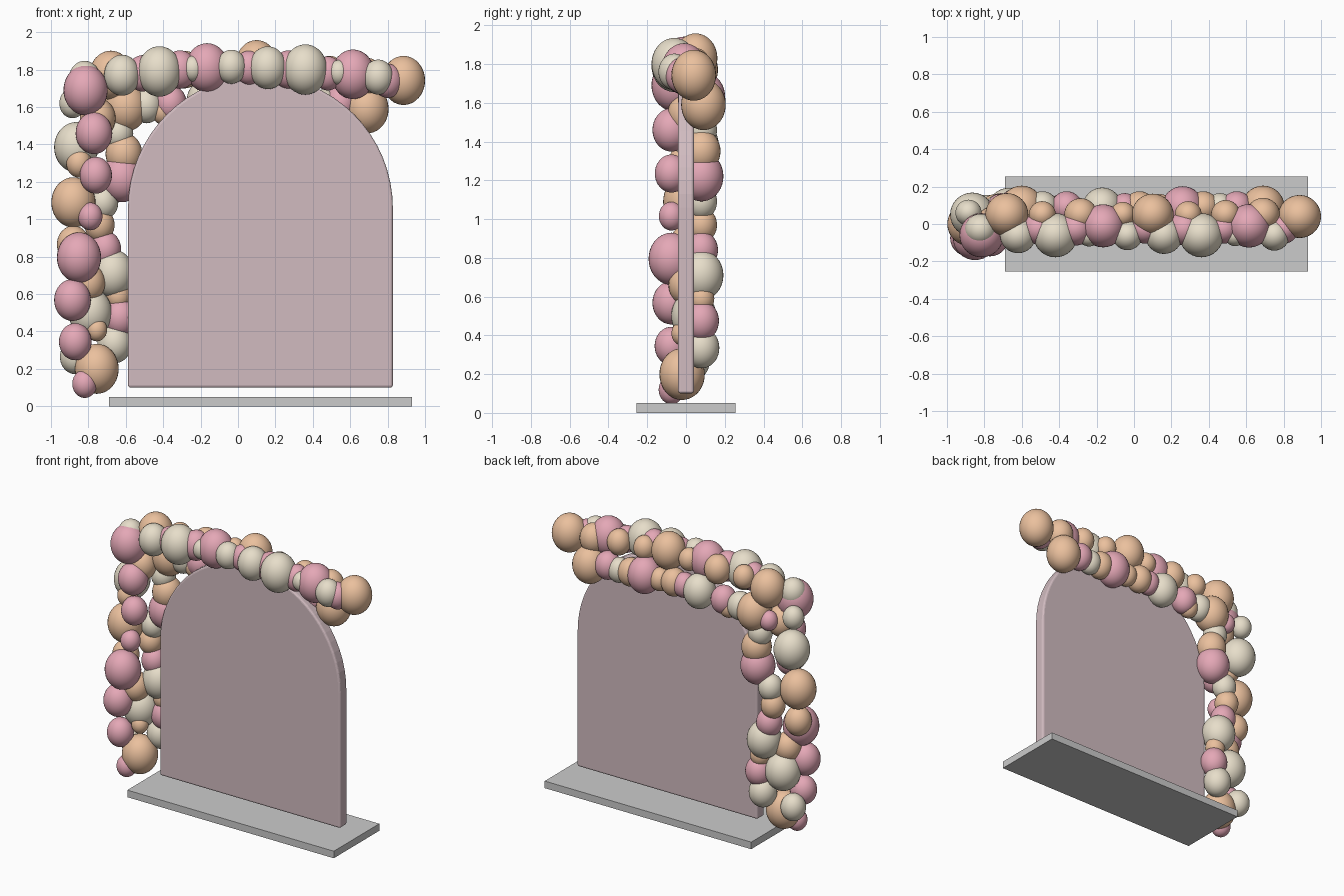
import bpy, bmesh
from math import pi, sin, cos


def material(name, rgb):
    m = bpy.data.materials.new(name)
    m.diffuse_color = (*rgb, 1)
    return m


COLOURS = {
    "p": material("pink", (0.78, 0.39, 0.47)),
    "t": material("tan", (0.83, 0.53, 0.34)),
    "c": material("cream", (0.80, 0.73, 0.59)),
}
PANEL = material("pale_rose", (0.64, 0.50, 0.53))


def mesh_object(name, bm, mat=None):
    me = bpy.data.meshes.new(name)
    bm.to_mesh(me)
    bm.free()
    ob = bpy.data.objects.new(name, me)
    bpy.context.collection.objects.link(ob)
    if mat:
        me.materials.append(mat)
    return ob


# Base plate
bm = bmesh.new()
bmesh.ops.create_cube(bm, size=1)
base = mesh_object("base", bm)
base.location = (0.12, 0, 0.025)
base.scale = (1.62, 0.51, 0.05)

# Arched backdrop panel: straight sides with a half-round top
R, CX, SPRING, HALF = 0.708, 0.12, 1.06, 0.04
outline = [(CX - R, 0.10), (CX + R, 0.10)]
outline += [(CX + R * cos(pi * i / 32), SPRING + R * sin(pi * i / 32)) for i in range(33)]
bm = bmesh.new()
face = bm.faces.new([bm.verts.new((x, -HALF, z)) for x, z in outline])
ext = bmesh.ops.extrude_face_region(bm, geom=[face])
moved = [v for v in ext["geom"] if isinstance(v, bmesh.types.BMVert)]
bmesh.ops.translate(bm, verts=moved, vec=(0, 2 * HALF, 0))
bmesh.ops.recalc_face_normals(bm, faces=bm.faces)
panel = mesh_object("arch_panel", bm, PANEL)
bev = panel.modifiers.new("soft_edges", "BEVEL")
bev.width, bev.segments, bev.limit_method = 0.013, 3, "ANGLE"

# One shared balloon shape per colour
SHAPES = {}
for key, mat in COLOURS.items():
    bm = bmesh.new()
    bmesh.ops.create_uvsphere(bm, u_segments=32, v_segments=20, radius=1)
    for f in bm.faces:
        f.smooth = True
    me = bpy.data.meshes.new("balloon_" + key)
    bm.to_mesh(me)
    bm.free()
    me.materials.append(mat)
    SHAPES[key] = me


def strand(name, y, balloons):
    """Row of slightly tall balloons: colour, x, z, radius, optional y."""
    for i, (key, x, z, r, *own_y) in enumerate(balloons):
        ob = bpy.data.objects.new(f"{name}_balloon_{i + 1}", SHAPES[key])
        bpy.context.collection.objects.link(ob)
        ob.location = (x, own_y[0] if own_y else y, z)
        ob.scale = (r, r, r * 1.14)


# Top garland, front row
strand("top_front", -0.06, [
    ("p", -0.815, 1.69, 0.118), ("c", -0.62, 1.77, 0.096), ("c", -0.42, 1.79, 0.118),
    ("c", -0.24, 1.805, 0.06), ("p", -0.165, 1.81, 0.115, -0.01), ("c", -0.035, 1.815, 0.08),
    ("c", 0.16, 1.81, 0.1), ("c", 0.36, 1.80, 0.118), ("c", 0.54, 1.785, 0.058),
    ("p", 0.615, 1.775, 0.116, -0.01), ("c", 0.75, 1.76, 0.082), ("t", 0.885, 1.742, 0.115, 0.04),
])

# Top garland, small fillers between the rows
strand("top_filler", -0.025, [
    ("p", -0.51, 1.78, 0.085), ("p", -0.31, 1.80, 0.09), ("p", 0.06, 1.81, 0.08),
    ("p", 0.27, 1.80, 0.09), ("p", 0.48, 1.78, 0.08), ("p", 0.80, 1.74, 0.08),
])

# Top garland, upper back row
strand("top_crest", 0.05, [
    ("t", -0.68, 1.77, 0.115), ("t", -0.49, 1.80, 0.072), ("t", -0.285, 1.80, 0.088),
    ("t", -0.06, 1.81, 0.068), ("t", 0.10, 1.83, 0.112), ("t", 0.29, 1.80, 0.072),
    ("t", 0.49, 1.785, 0.078), ("t", 0.69, 1.76, 0.09),
])

# Top garland, lower back row
strand("top_back", 0.09, [
    ("t", -0.60, 1.60, 0.115), ("c", -0.49, 1.61, 0.085), ("p", -0.36, 1.62, 0.085),
    ("t", -0.40, 1.58, 0.065), ("c", -0.17, 1.63, 0.105), ("p", -0.05, 1.64, 0.075),
    ("t", 0.03, 1.64, 0.085), ("t", 0.14, 1.63, 0.07), ("p", 0.26, 1.63, 0.112),
    ("t", 0.37, 1.62, 0.085), ("c", 0.46, 1.61, 0.075), ("p", 0.55, 1.62, 0.085),
    ("t", 0.69, 1.59, 0.115),
])

# Side garland, front row
strand("side_front", -0.075, [
    ("p", -0.77, 1.46, 0.098), ("p", -0.76, 1.235, 0.086), ("p", -0.79, 1.015, 0.065),
    ("p", -0.85, 0.795, 0.118), ("p", -0.885, 0.568, 0.098), ("p", -0.87, 0.345, 0.087),
    ("p", -0.82, 0.12, 0.066),
])

# Side garland, outer row
strand("side_outer", 0.04, [
    ("c", -0.82, 1.75, 0.085, -0.03), ("c", -0.885, 1.62, 0.07, 0.06), ("c", -0.865, 1.385, 0.118, 0.05),
    ("t", -0.85, 1.30, 0.068, -0.02), ("t", -0.88, 1.09, 0.118, 0.0), ("t", -0.88, 0.865, 0.088, 0.0),
    ("t", -0.80, 0.66, 0.09, 0.0), ("c", -0.79, 0.50, 0.116), ("t", -0.755, 0.41, 0.055, -0.02),
    ("c", -0.87, 0.265, 0.082), ("t", -0.755, 0.20, 0.117, -0.02),
])

# Side garland, inner back row
strand("side_inner", 0.08, [
    ("t", -0.75, 1.54, 0.095, 0.0), ("p", -0.72, 1.57, 0.06, 0.1), ("c", -0.64, 1.46, 0.08),
    ("t", -0.61, 1.35, 0.098), ("p", -0.62, 1.22, 0.113), ("c", -0.72, 1.09, 0.08),
    ("t", -0.74, 0.97, 0.08), ("p", -0.71, 0.84, 0.085), ("c", -0.67, 0.71, 0.113),
    ("t", -0.64, 0.59, 0.066), ("p", -0.63, 0.475, 0.09), ("c", -0.66, 0.335, 0.092),
])
